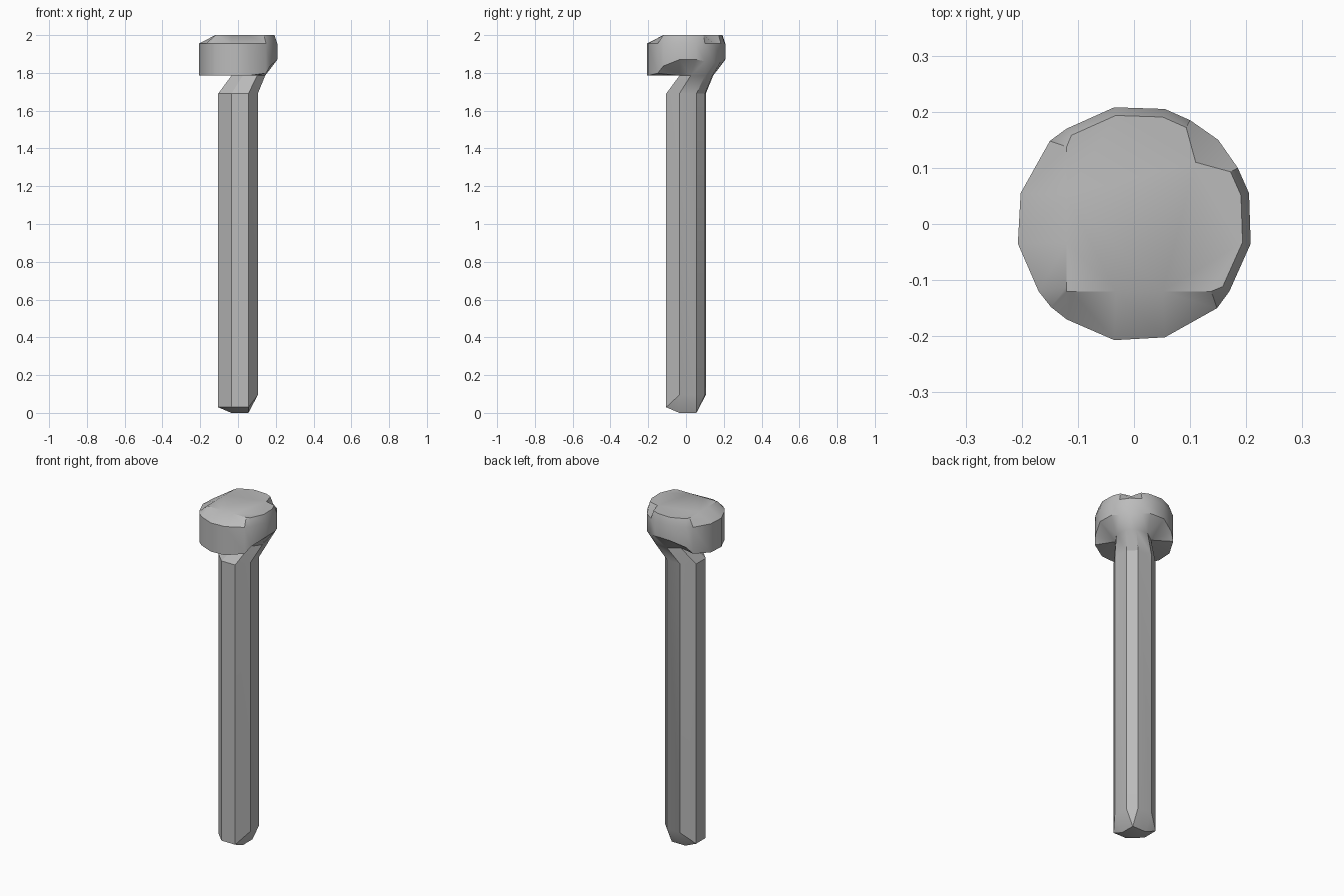
import bpy, bmesh, math

cube = bpy.data.objects.get("Cube")
if cube:
    bpy.data.objects.remove(cube, do_unlink=True)

steel = bpy.data.materials.new("plain grey steel")
steel.use_nodes = True
GREY = (0.5, 0.5, 0.5, 1)
steel.diffuse_color = GREY
steel.node_tree.nodes["Principled BSDF"].inputs["Base Color"].default_value = GREY


def clamp(v, lo, hi):
    return max(lo, min(hi, v))


def mirrored(half):
    """Close a half outline by swapping x and y across the diagonal."""
    other = [(y, x) for x, y in reversed(half) if x != y]
    return half + other


# Outlines, clockwise from the +x +y diagonal
shaft_outline = mirrored([(.10, .055), (.105, -.035), (.055, -.105), (-.035, -.105)])
head_outline = mirrored([(.15, .15), (.185, .10), (.205, .055), (.208, -.035), (.17, -.12),
                         (.148, -.15), (.055, -.202), (-.035, -.207), (-.12, -.17), (-.148, -.148)])


# Each ring rule turns an outline point into a 3D point
def tip_end(x, y):
    return clamp(x, -.035, .055), clamp(y, -.035, .055), 0


def tip_shoulder(x, y):
    return x, y, .095 if max(x, y) > .09 else .03


def shaft_top(x, y):
    return x, y, 1.69


def neck(x, y):
    return -.035 + (x + .105) * .85, -.035 + (y + .105) * .85, 1.785


def head_bottom(x, y):
    reach = max(x, y, (x + y) * .6)
    return x, y, 1.785 + .085 * clamp((reach - .14) / .05, 0, 1)


def head_rim(x, y):
    return x, y, 1.955


def head_top(x, y):
    if x == y > 0:                       # small notch in the top edge
        return .11, .11, 2
    return max(x * .93, -.12), max(y * .93, -.12), 2


bm = bmesh.new()


def ring(outline, rule):
    return [bm.verts.new(rule(x, y)) for x, y in outline]


def loop_edges(verts):
    return [bm.edges.get(p) or bm.edges.new(p) for p in zip(verts, verts[1:] + verts[:1])]


def skin(rings):
    for a, b in zip(rings, rings[1:]):
        for i in range(len(a)):
            j = (i + 1) % len(a)
            bm.faces.new((a[i], a[j], b[j], b[i]))


# Shaft with its bevelled tip and leaning neck
shaft = [ring(shaft_outline, r) for r in (tip_end, tip_shoulder, shaft_top, neck)]
skin(shaft)
bm.faces.new(shaft[0])

# Faceted round head
head = [ring(head_outline, r) for r in (head_bottom, head_rim, head_top)]
skin(head)
bm.faces.new(head[-1])

# Underside and flare between neck and head
bmesh.ops.bridge_loops(bm, edges=loop_edges(shaft[-1]) + loop_edges(head[0]))

bmesh.ops.remove_doubles(bm, verts=bm.verts, dist=.002)
bmesh.ops.triangulate(bm, faces=[f for f in bm.faces if len(f.verts) > 4])
bmesh.ops.recalc_face_normals(bm, faces=bm.faces)

mesh = bpy.data.meshes.new("nail")
bm.to_mesh(mesh)
bm.free()
mesh.materials.append(steel)
nail = bpy.data.objects.new("nail", mesh)
bpy.context.collection.objects.link(nail)

bpy.context.view_layer.objects.active = nail
nail.select_set(True)
bpy.ops.object.shade_smooth_by_angle(angle=math.radians(30))
